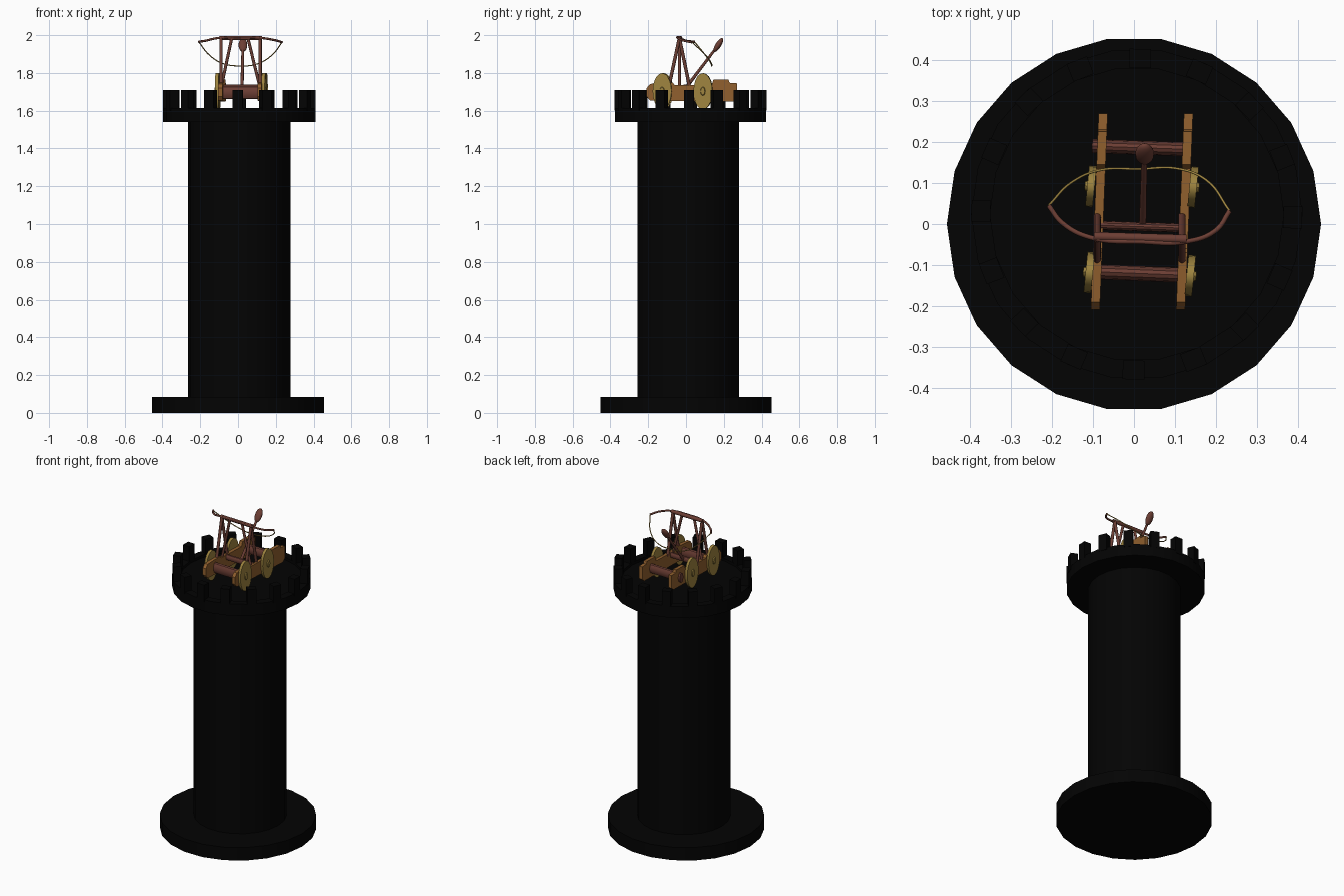
import bpy, bmesh, math
from mathutils import Vector, Matrix

old = bpy.data.objects.get("Cube")
if old:
    bpy.data.objects.remove(old, do_unlink=True)


def material(name, rgb):
    m = bpy.data.materials.new(name)
    m.use_nodes = True
    color = (*rgb, 1)
    m.diffuse_color = color
    m.node_tree.nodes["Principled BSDF"].inputs["Base Color"].default_value = color
    return m


STONE = material("black stone", (0.001, 0.001, 0.001))
BROWN = material("red brown wood", (0.15, 0.048, 0.034))
TAN = material("tan wood", (0.28, 0.115, 0.027))
OLIVE = material("olive wood", (0.34, 0.23, 0.05))


def select_only(ob):
    bpy.ops.object.select_all(action='DESELECT')
    ob.select_set(True)
    bpy.context.view_layer.objects.active = ob


def finish(name, bm, mat, smooth=True):
    bmesh.ops.recalc_face_normals(bm, faces=bm.faces)
    mesh = bpy.data.meshes.new(name)
    bm.to_mesh(mesh)
    bm.free()
    mesh.materials.append(mat)
    ob = bpy.data.objects.new(name, mesh)
    bpy.context.collection.objects.link(ob)
    if smooth:
        select_only(ob)
        bpy.ops.object.shade_smooth_by_angle(angle=math.radians(35))
    return ob


def lathe(name, profile, centre, mat, sides=22):
    """Revolve (radius, z) points around a vertical axis."""
    bm = bmesh.new()
    rings = []
    for r, z in profile:
        angles = [math.tau * i / sides for i in range(sides)]
        rings.append([bm.verts.new((centre[0] + r * math.cos(a), centre[1] + r * math.sin(a), z))
                      for a in angles])
    for lo, hi in zip(rings, rings[1:]):
        for i in range(sides):
            j = (i + 1) % sides
            bm.faces.new((lo[i], lo[j], hi[j], hi[i]))
    bm.faces.new(rings[0])
    bm.faces.new(rings[-1])
    return finish(name, bm, mat)


def rod(name, a, b, r, mat, r2=None, tall=1.0, sides=12):
    """Round bar between two points, optionally tapered or stretched in z."""
    a, b = Vector(a), Vector(b)
    d = b - a
    bm = bmesh.new()
    bmesh.ops.create_cone(bm, cap_ends=True, segments=sides, radius1=r,
                          radius2=r if r2 is None else r2, depth=d.length)
    spin = d.to_track_quat('Z', 'Y').to_matrix().to_4x4()
    stretch = Matrix.Diagonal((1, 1, tall, 1))
    bm.transform(Matrix.Translation((a + b) / 2) @ stretch @ spin)
    return finish(name, bm, mat)


def cord(name, points, r, mat):
    """Smooth tube through a few points."""
    cu = bpy.data.curves.new(name, 'CURVE')
    cu.dimensions = '3D'
    cu.bevel_depth = r
    cu.bevel_resolution = 2
    cu.use_fill_caps = True
    sp = cu.splines.new('BEZIER')
    sp.resolution_u = 6
    sp.bezier_points.add(len(points) - 1)
    for bp, p in zip(sp.bezier_points, points):
        bp.co = p
        bp.handle_left_type = bp.handle_right_type = 'AUTO'
    cu.materials.append(mat)
    ob = bpy.data.objects.new(name, cu)
    bpy.context.collection.objects.link(ob)
    select_only(ob)
    bpy.ops.object.convert(target='MESH')
    bpy.ops.object.shade_smooth()


# Tower: foot, shaft and crown with a slightly sunken floor
CROWN = (0.007, 0.024)
lathe("tower_foot", [(0.456, 0), (0.456, 0.083)], (0, 0), STONE)
lathe("tower_shaft", [(0.271, 0.08), (0.271, 1.55)], (0.007, 0.012), STONE)
lathe("tower_crown", [(0.404, 1.54), (0.404, 1.615), (0.358, 1.615), (0.358, 1.598)], CROWN, STONE)

# Battlements around the crown, turned slightly clockwise
bm = bmesh.new()
for i in range(16):
    spin = Matrix.Rotation(math.tau * i / 16 - math.radians(1.2), 4, 'Z')
    place = Matrix.Translation((*CROWN, 1.655)) @ spin @ Matrix.Translation((0.38, 0, 0))
    bmesh.ops.create_cube(bm, size=1, matrix=place @ Matrix.Diagonal((0.046, 0.053, 0.108, 1)))
finish("battlements", bm, STONE, False)

# Side rails: stepped profile in y and z, given thickness in x, slightly skewed
RAIL = [(-0.208, 1.675), (-0.19, 1.653), (0.25, 1.648), (0.27, 1.665), (0.27, 1.745), (0.23, 1.748),
        (0.225, 1.765), (0.145, 1.765), (0.135, 1.735), (-0.06, 1.735), (-0.07, 1.75),
        (-0.19, 1.742), (-0.208, 1.72)]
SKEW = 0.04
for side, x in (("right", -0.086), ("left", 0.122)):
    bm = bmesh.new()
    verts = [bm.verts.new((x - 0.011 + SKEW * y, y, z)) for y, z in RAIL]
    face = bm.faces.new(verts)
    out = bmesh.ops.extrude_face_region(bm, geom=[face])
    moved = [v for v in out["geom"] if isinstance(v, bmesh.types.BMVert)]
    bmesh.ops.translate(bm, verts=moved, vec=(0.022, 0, 0))
    finish(side + "_rail", bm, TAN, False)

# Cross bars between the rails
rod("rear_cross_bar", (-0.102, 0.19, 1.705), (0.136, 0.182, 1.705), 0.017, BROWN, tall=1.8)
rod("front_cross_bar", (-0.1, -0.116, 1.695), (0.128, -0.125, 1.695), 0.018, BROWN, tall=1.9)
rod("arm_axle", (-0.085, -0.003, 1.72), (0.122, -0.01, 1.72), 0.011, BROWN, tall=1.7)

# Wheels: narrow upright ovals, slightly turned, with hubs
for name, x, y, out in (("rear_right", -0.106, 0.092, -1), ("rear_left", 0.145, 0.09, 1),
                        ("front_right", -0.110, -0.118, -1), ("front_left", 0.138, -0.126, 1)):
    centre = Vector((x, y, 0))
    axis = Vector((1, -0.1, 0)) * out
    rod(name + "_wheel", centre - axis * 0.01, centre + axis * 0.008, 0.05, OLIVE, sides=20,
        tall=1.92).location.z = 1.703
    rod(name + "_hub", centre, centre + axis * 0.014, 0.016, OLIVE, r2=0.011,
        tall=1.8).location.z = 1.703

# Upright frame: two A-shaped sides, inner braces and top beam
TOP = 1.985
for side, x, brace in (("right", -0.09, -0.033), ("left", 0.117, 0.052)):
    rod(side + "_front_leg", (x, -0.092, 1.72), (x, -0.035, TOP), 0.009, BROWN)
    rod(side + "_rear_leg", (x, 0.02, 1.72), (x, -0.035, TOP), 0.009, BROWN)
    rod(side + "_brace", (x, -0.035, 1.72), (brace, -0.035, TOP), 0.008, BROWN)
rod("top_beam", (-0.098, -0.03, TOP), (0.128, -0.037, TOP), 0.011, BROWN)

# Bow with its hanging string
cord("bow", [(-0.208, 0.045, 1.965), (-0.175, 0.003, 1.97), (-0.105, -0.033, 1.985), (0.02, -0.043, 1.99),
             (0.125, -0.043, 1.985), (0.2, -0.015, 1.972), (0.233, 0.032, 1.962)], 0.006, BROWN)
cord("bow_string", [(-0.208, 0.045, 1.965), (-0.15, 0.103, 1.893), (-0.08, 0.132, 1.85),
                    (0.015, 0.134, 1.837), (0.1, 0.136, 1.847), (0.175, 0.108, 1.89),
                    (0.233, 0.032, 1.962)], 0.003, OLIVE)

# Throwing arm with a spoon at its end
rod("throwing_arm", (0.021, -0.005, 1.715), (0.025, 0.15, 1.92), 0.009, BROWN, r2=0.007)
bm = bmesh.new()
bmesh.ops.create_uvsphere(bm, u_segments=16, v_segments=10, radius=1)
bm.transform(Matrix.Translation((0.026, 0.171, 1.948)) @ Matrix.Rotation(math.radians(-32), 4, 'X')
             @ Matrix.Diagonal((0.023, 0.015, 0.043, 1)))
finish("spoon", bm, BROWN)
